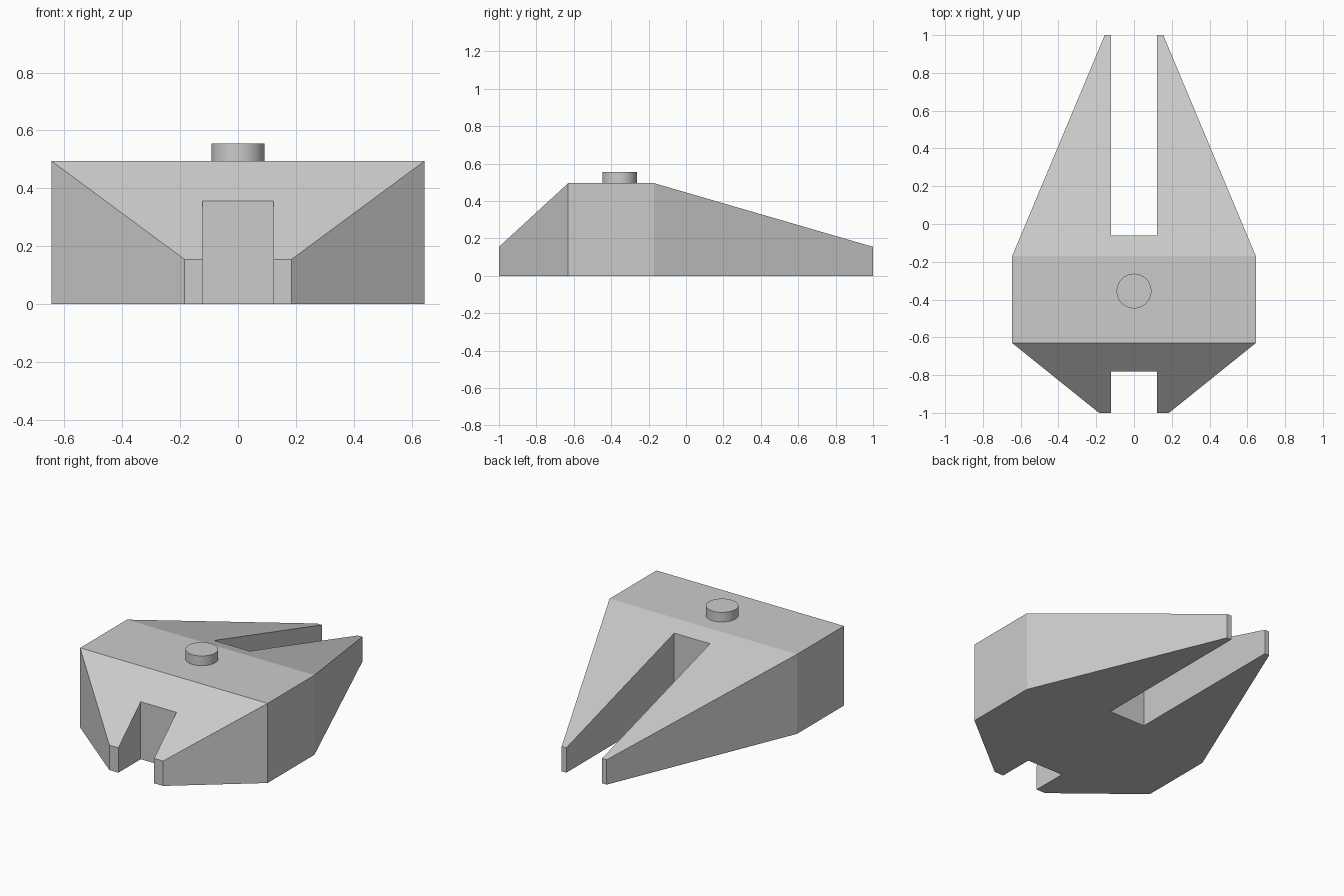
import bpy, bmesh, math
from mathutils import Vector

cube = bpy.data.objects.get("Cube")
if cube:
    bpy.data.objects.remove(cube, do_unlink=True)

grey = bpy.data.materials.new("light grey")
grey.use_nodes = True
colour = (0.6, 0.6, 0.6, 1)
grey.diffuse_color = colour
grey.node_tree.nodes["Principled BSDF"].inputs["Base Color"].default_value = colour

FRONT, RIDGE_F, RIDGE_B, BACK = -1, -0.63, -0.17, 1
LOW, HIGH = 0.155, 0.495
SLOT = 0.123


def add_object(name, bm):
    bmesh.ops.recalc_face_normals(bm, faces=bm.faces)
    mesh = bpy.data.meshes.new(name)
    bm.to_mesh(mesh)
    bm.free()
    mesh.materials.append(grey)
    obj = bpy.data.objects.new(name, mesh)
    bpy.context.collection.objects.link(obj)
    return obj


def roof(y):
    """Height of the top surface along the length."""
    if y < RIDGE_F:
        t = (y - FRONT) / (RIDGE_F - FRONT)
    elif y > RIDGE_B:
        t = (BACK - y) / (BACK - RIDGE_B)
    else:
        t = 1
    return LOW + (HIGH - LOW) * t


# Body: mirrored plan outline with a slot at each end, raised to the roof
half = [(SLOT, -0.78), (SLOT, FRONT), (0.185, FRONT), (0.645, RIDGE_F),
        (0.645, RIDGE_B), (0.155, BACK), (SLOT, BACK), (SLOT, -0.06)]
outline = half + [(-x, y) for x, y in reversed(half)]
bm = bmesh.new()
plan = bm.faces.new([bm.verts.new((x, y, 0)) for x, y in outline])
result = bmesh.ops.extrude_face_region(bm, geom=[plan], use_keep_orig=True)
top = [v for v in result["geom"] if isinstance(v, bmesh.types.BMVert)]
bmesh.ops.translate(bm, vec=(0, 0, 1), verts=top)

# Crease the top at both ridges, leaving the base in one piece
for y in (RIDGE_F, RIDGE_B):
    lid = [f for f in bm.faces if all(v.co.z > 0.9 for v in f.verts)]
    edges = list({e for f in lid for e in f.edges})
    verts = list({v for f in lid for v in f.verts})
    bmesh.ops.bisect_plane(bm, geom=lid + edges + verts, dist=0.0001,
                           plane_co=(0, y, 0), plane_no=(0, 1, 0))
for v in bm.verts:
    if v.co.z > 0.5:
        v.co.z = roof(v.co.y)
add_object("body", bm)

# Round stud on the flat top
bm = bmesh.new()
bmesh.ops.create_cone(bm, cap_ends=True, segments=48, radius1=0.092,
                      radius2=0.092, depth=0.06)
bmesh.ops.translate(bm, vec=Vector((0, -0.355, HIGH + 0.03)), verts=bm.verts)
stud = add_object("stud", bm)
bpy.ops.object.select_all(action="DESELECT")
stud.select_set(True)
bpy.context.view_layer.objects.active = stud
bpy.ops.object.shade_smooth_by_angle(angle=math.radians(30))
